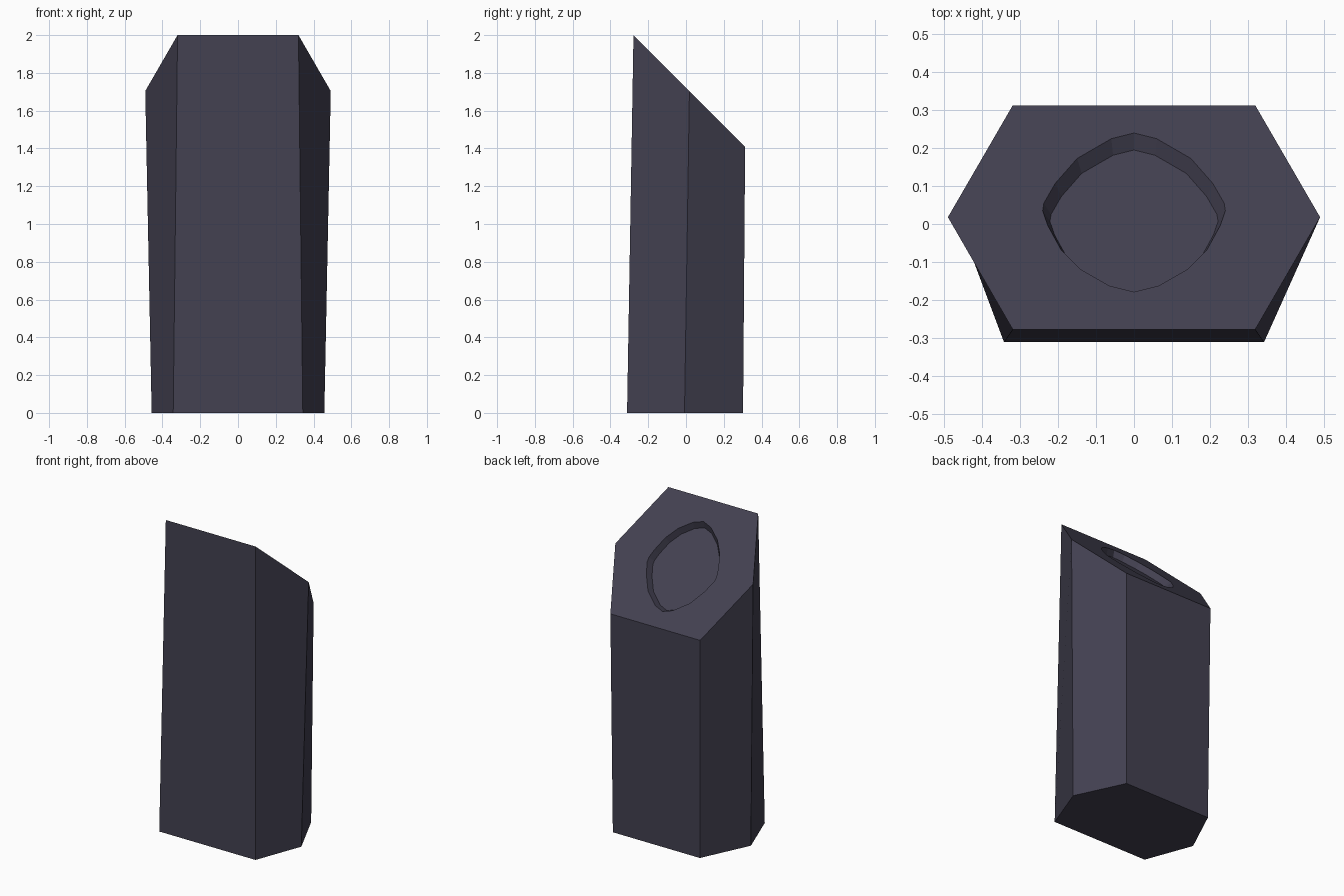
import bpy, bmesh
from mathutils import Vector

if "Cube" in bpy.data.objects:
    bpy.data.objects.remove(bpy.data.objects["Cube"])

SLOPE = 1.722  # the slanted top plane is z = SLOPE - y


def on_top(x, y):
    return Vector((x, y, SLOPE - y))


def mirrored(half):
    # right-hand points, front to back, closed into a symmetric loop
    return half + [(-x, y) for x, y in reversed(half) if x > 1e-6]


bm = bmesh.new()


def ring(points):
    return [bm.verts.new(p) for p in points]


def walls(a, b):
    n = len(a)
    for i in range(n):
        j = (i + 1) % n
        bm.faces.new((a[i], a[j], b[j], b[i]))


# tapered six-sided column
base = ring([Vector((x, y, 0)) for x, y in mirrored([(.343, -.312), (.457, -.008), (.31, .302)])])
top = ring([on_top(x, y) for x, y in mirrored([(.32, -.278), (.491, .018), (.32, .313)])])
walls(base, top)
bm.faces.new(list(reversed(base)))

# shallow rounded recess in the slanted top
outline = mirrored([(0, -.179), (.065, -.163), (.14, -.12), (.193, -.067), (.228, -.003),
                    (.241, .035), (.238, .055), (.208, .107), (.15, .173), (.06, .225), (0, .24)])
depth = Vector((0, -.028, -.028))
rim = ring([on_top(x, y) for x, y in outline])
floor = ring([on_top(x * .92, .03 + (y - .03) * .92) + depth for x, y in outline])
walls(rim, floor)
bm.faces.new(floor)

# slanted top face around the recess
loops = [bm.edges.get((r[i], r[(i + 1) % len(r)])) or bm.edges.new((r[i], r[(i + 1) % len(r)]))
         for r in (top, rim) for i in range(len(r))]
bmesh.ops.triangle_fill(bm, edges=loops, use_beauty=True, normal=(0, .7071, .7071))
bmesh.ops.recalc_face_normals(bm, faces=bm.faces[:])

mesh = bpy.data.meshes.new("stone_column")
bm.to_mesh(mesh)
bm.free()
column = bpy.data.objects.new("stone_column", mesh)
bpy.context.collection.objects.link(column)

# single dark slate colour
slate = bpy.data.materials.new("dark slate")
slate.diffuse_color = (.056, .052, .082, 1)
slate.use_nodes = True
slate.node_tree.nodes["Principled BSDF"].inputs["Base Color"].default_value = slate.diffuse_color
mesh.materials.append(slate)
